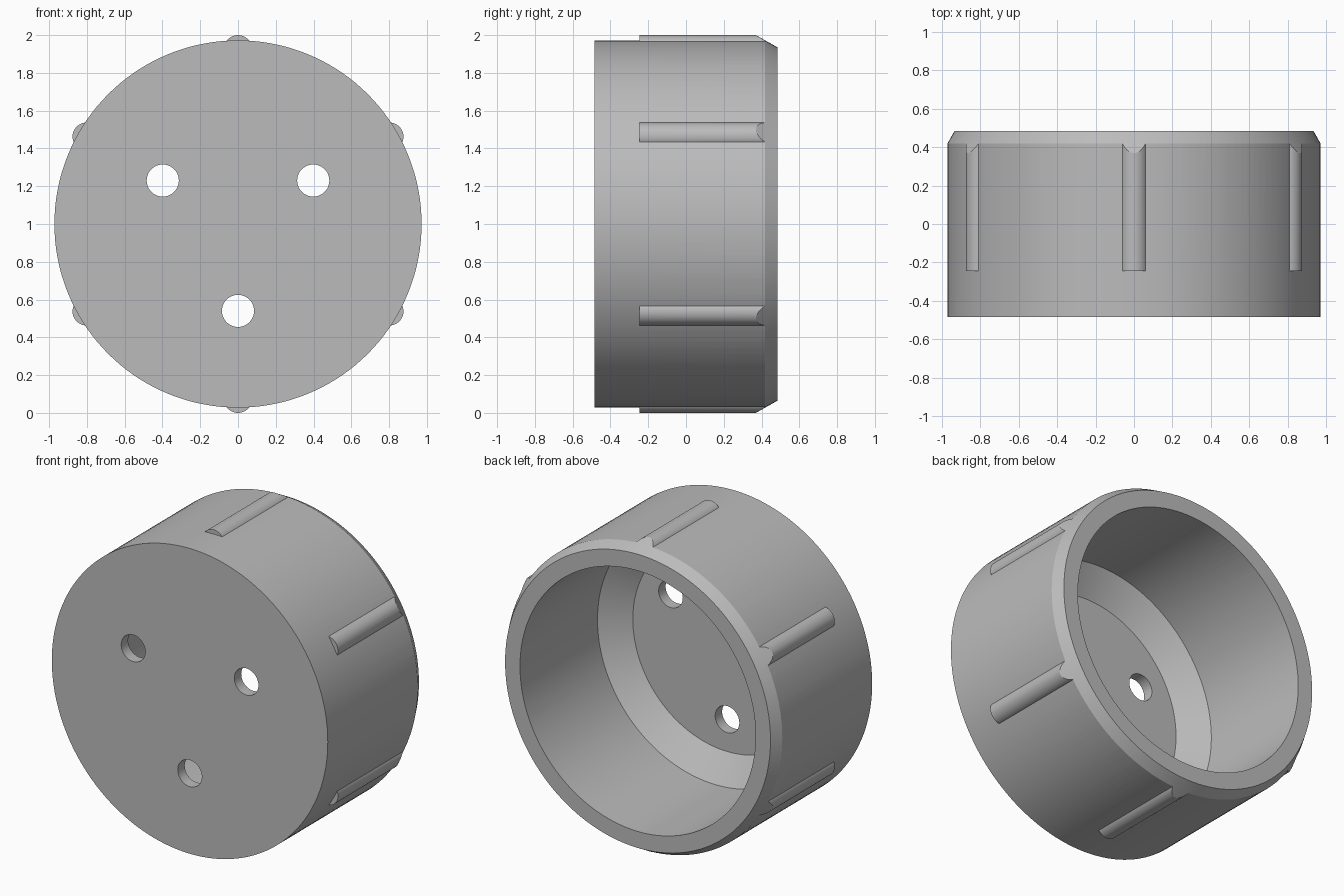
import bpy, bmesh, math
from mathutils import Matrix

if "Cube" in bpy.data.objects:
    bpy.data.objects.remove(bpy.data.objects["Cube"])

SEG = 144
CZ = 1.0  # height of the cap axis, which runs along y

grey = bpy.data.materials.new("plain grey")
grey.diffuse_color = (0.5, 0.5, 0.5, 1)
grey.use_nodes = True
grey.node_tree.nodes["Principled BSDF"].inputs["Base Color"].default_value = grey.diffuse_color


def make_object(name, bm):
    bmesh.ops.recalc_face_normals(bm, faces=bm.faces)
    mesh = bpy.data.meshes.new(name)
    bm.to_mesh(mesh)
    bm.free()
    mesh.materials.append(grey)
    obj = bpy.data.objects.new(name, mesh)
    bpy.context.collection.objects.link(obj)
    return obj


def revolve(name, profile):
    """Turn (radius, y) points, first and last on the axis, into a closed solid."""
    bm = bmesh.new()
    verts = [bm.verts.new((r, y, 0)) for r, y in profile]
    edges = [bm.edges.new(pair) for pair in zip(verts, verts[1:])]
    bmesh.ops.spin(bm, geom=verts + edges, cent=(0, 0, 0), axis=(0, 1, 0),
                   angle=math.tau, steps=SEG, use_merge=True)
    bmesh.ops.remove_doubles(bm, verts=bm.verts, dist=1e-5)
    bmesh.ops.translate(bm, verts=bm.verts, vec=(0, 0, CZ))
    return make_object(name, bm)


def rods(name, count, start, dist, radius, y0, y1, seg):
    """Ring of rods parallel to the cap axis."""
    bm = bmesh.new()
    for i in range(count):
        a = start + math.tau * i / count
        place = Matrix.Translation((dist * math.cos(a), (y0 + y1) / 2,
                                    CZ + dist * math.sin(a)))
        bmesh.ops.create_cone(bm, cap_ends=True, segments=seg, radius1=radius,
                              radius2=radius, depth=y1 - y0,
                              matrix=place @ Matrix.Rotation(math.pi / 2, 4, 'X'))
    return make_object(name, bm)


def boolean(target, tool, operation):
    mod = target.modifiers.new(operation.lower(), 'BOOLEAN')
    mod.object = tool
    mod.operation = operation
    mod.solver = 'EXACT'
    bpy.context.view_layer.objects.active = target
    bpy.ops.object.modifier_apply(modifier=mod.name)
    bpy.data.objects.remove(tool)


# Hollow cup with a sloped inner corner, left overlong at the open end
cap = revolve("cap", [(0, -0.485), (0.972, -0.485), (0.972, 0.52),
                      (0.83, 0.52), (0.83, -0.295), (0.665, -0.415), (0, -0.415)])

# Six grip ribs
boolean(cap, rods("grip_ribs", 6, math.pi / 6, 0.925, 0.075, -0.245, 0.56, 48), 'UNION')

# Bevelled envelope trims the rim and the rib ends together
boolean(cap, revolve("rim_envelope", [(0, -0.7), (1.2, -0.7), (1.2, 0.016),
                                      (0.935, 0.485), (0, 0.485)]), 'INTERSECT')

# Three screw holes through the closed end
boolean(cap, rods("screw_holes", 3, math.pi / 6, 0.46, 0.085, -0.7, -0.3, 48), 'DIFFERENCE')

bpy.ops.object.select_all(action='DESELECT')
cap.select_set(True)
bpy.context.view_layer.objects.active = cap
bpy.ops.object.shade_smooth_by_angle(angle=math.radians(20))
